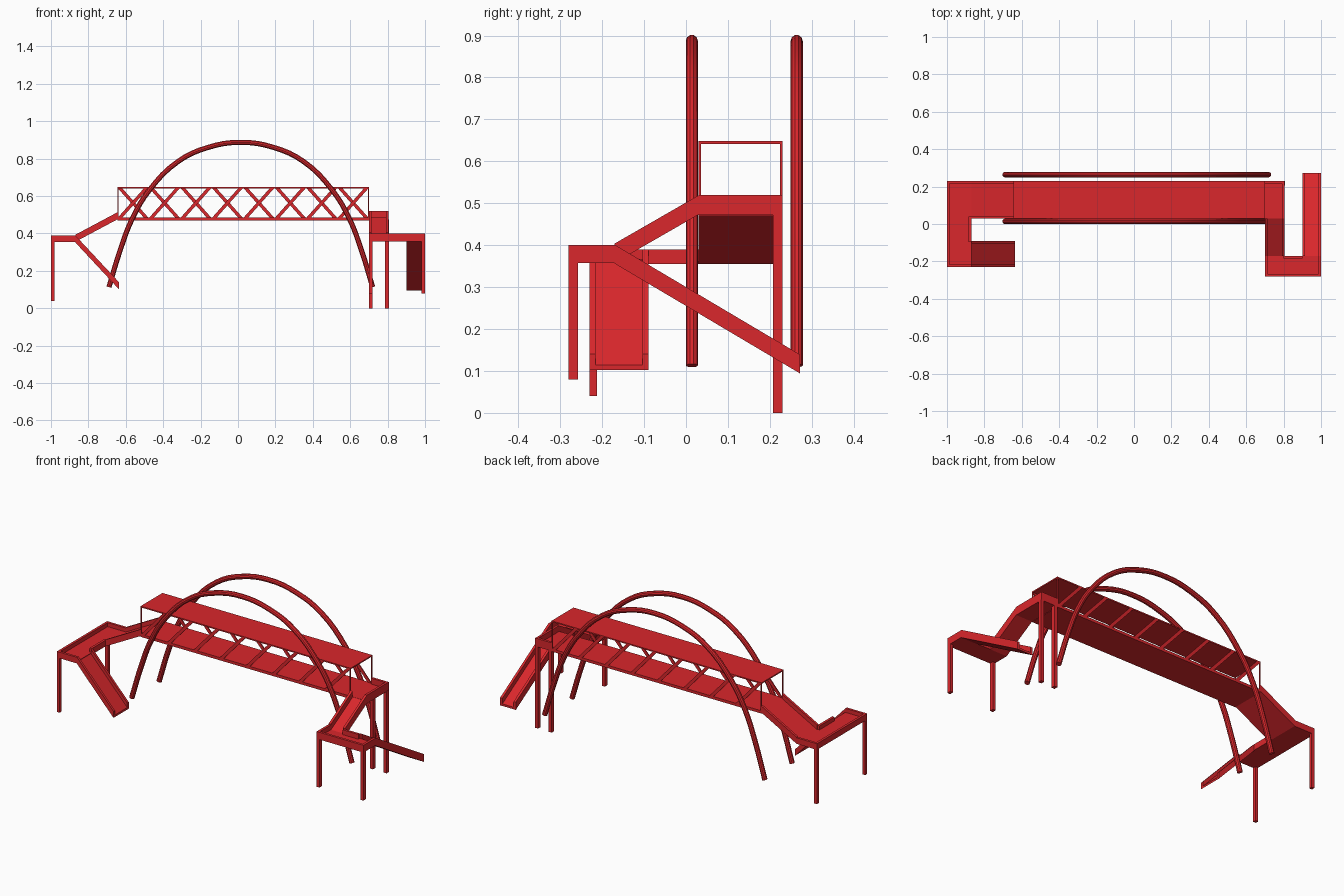
import bpy
from mathutils import Vector as V

if "Cube" in bpy.data.objects:
    bpy.data.objects.remove(bpy.data.objects["Cube"])

red = bpy.data.materials.new("red_paint")
red.diffuse_color = (0.7, 0.02, 0.025, 1)
red.use_nodes = True
red.node_tree.nodes["Principled BSDF"].inputs["Base Color"].default_value = red.diffuse_color


def solid(name, parts):
    """Each part is a skewed box: start corner plus three edge vectors."""
    verts, faces = [], []
    for o, a, b, c in parts:
        o, a, b, c = V(o), V(a), V(b), V(c)
        if a.cross(b).dot(c) < 0:
            a, b = b, a
        n = len(verts)
        verts += [o, o + a, o + a + b, o + b, o + c, o + a + c, o + a + b + c, o + b + c]
        faces += [[n + i for i in f] for f in
                  ((3, 2, 1, 0), (4, 5, 6, 7), (0, 1, 5, 4), (1, 2, 6, 5), (2, 3, 7, 6), (3, 0, 4, 7))]
    me = bpy.data.meshes.new(name)
    me.from_pydata(verts, [], faces)
    me.materials.append(red)
    ob = bpy.data.objects.new(name, me)
    bpy.context.collection.objects.link(ob)
    return ob


def box(x0, x1, y0, y1, z0, z1):
    return (x0, y0, z0), (x1 - x0, 0, 0), (0, y1 - y0, 0), (0, 0, z1 - z0)


def ramp(name, p0, p1, across, height, floor=0.012, wall=0.014):
    """Sloping trough: a floor with a low parapet on both sides."""
    p0, run, across = V(p0), V(p1) - V(p0), V(across)
    w = across.normalized() * wall
    up = V((0, 0, height))
    solid(name, [(p0, run, across, V((0, 0, floor))),
                 (p0, run, w, up),
                 (p0 + across - w, run, w, up)])


# Covered span: deck, roof, end posts
X0, X1, Y0, Y1 = -0.645, 0.70, 0.03, 0.23
solid("deck", [box(X0, X1, Y0, Y1, 0.47, 0.486)])
solid("roof", [box(X0, X1, Y0, Y1, 0.641, 0.648)])
solid("end_posts", [box(x, x + 0.006, y, y + 0.006, 0.48, 0.645)
                    for x in (X0, X1 - 0.006) for y in (Y0, Y1 - 0.006)])

# Truss diagonals: lean one way on the front, the other way on the back
n, bar = 8, 0.024
pitch = (X1 - X0) / n
for name, y, lean in (("front_diagonals", Y0, 1), ("back_diagonals", Y1 - 0.006, -1)):
    parts = []
    for i in range(n):
        start = X0 + pitch * i + (0 if lean > 0 else pitch - bar)
        parts.append(((start, y, 0.482), (bar, 0, 0), (0, 0.006, 0),
                      (lean * (pitch - bar), 0, 0.162)))
    solid(name, parts)

# Arches
half = [(-0.69, 0.113), (-0.63, 0.31), (-0.565, 0.48), (-0.475, 0.63), (-0.32, 0.785), (-0.16, 0.86)]
path = half + [(0.015, 0.887)] + [(0.03 - x, z) for x, z in reversed(half)]
for name, y in (("front_arch", 0.014), ("back_arch", 0.264)):
    cu = bpy.data.curves.new(name, 'CURVE')
    cu.dimensions = '3D'
    cu.bevel_depth, cu.bevel_resolution, cu.resolution_u = 0.0145, 3, 4
    cu.use_fill_caps = True
    sp = cu.splines.new('BEZIER')
    sp.bezier_points.add(len(path) - 1)
    for p, (x, z) in zip(sp.bezier_points, path):
        p.co = (x, y, z)
        p.handle_left_type = p.handle_right_type = 'AUTO'
    cu.materials.append(red)
    ob = bpy.data.objects.new(name, cu)
    bpy.context.collection.objects.link(ob)
    bpy.ops.object.select_all(action='DESELECT')
    ob.select_set(True)
    bpy.context.view_layer.objects.active = ob
    bpy.ops.object.convert(target='MESH')
    bpy.ops.object.shade_smooth_by_angle()

# Left side: upper ramp, landing, lower ramp
ramp("left_upper_ramp", (-0.87, Y0, 0.355), (X0, Y0, 0.475), (0, 0.2, 0), 0.038)
solid("left_landing", [
    box(-1, -0.87, -0.23, 0.23, 0.355, 0.367),
    box(-1, -0.986, -0.23, 0.23, 0.355, 0.39),
    box(-1, -0.87, 0.216, 0.23, 0.355, 0.39),
    box(-1, -0.87, -0.23, -0.216, 0.355, 0.39),
    box(-0.884, -0.87, -0.095, 0.04, 0.355, 0.39)])
ramp("left_lower_ramp", (-0.87, -0.23, 0.352), (-0.637, -0.23, 0.102), (0, 0.14, 0), 0.038)
solid("left_legs", [box(-1, -0.982, y, y + 0.018, 0.04, 0.36) for y in (-0.23, 0.212)])

# Right side: top landing, upper ramp, lower landing, lower ramp
solid("right_top_landing", [
    box(0.70, 0.805, Y0, Y1, 0.472, 0.486),
    box(0.791, 0.805, Y0, Y1, 0.472, 0.52),
    box(0.70, 0.805, Y1 - 0.014, Y1, 0.472, 0.52)])
ramp("right_upper_ramp", (0.70, Y0, 0.473), (0.70, -0.17, 0.358), (0.105, 0, 0), 0.046)
solid("right_lower_landing", [
    box(0.70, 1, -0.28, -0.17, 0.358, 0.372),
    box(0.70, 1, -0.28, -0.266, 0.358, 0.40),
    box(0.70, 0.714, -0.28, -0.17, 0.358, 0.40),
    box(0.986, 1, -0.28, -0.17, 0.358, 0.40),
    box(0.80, 0.90, -0.184, -0.17, 0.358, 0.40)])
ramp("right_lower_ramp", (0.90, -0.17, 0.356), (0.90, 0.272, 0.094), (0.10, 0, 0), 0.045)
solid("right_top_legs", [box(x, x + 0.02, 0.207, 0.23, 0, 0.475) for x in (0.70, 0.787)])
solid("right_lower_legs", [box(x, x + 0.018, -0.28, -0.257, 0.08, 0.36) for x in (0.70, 0.982)])
